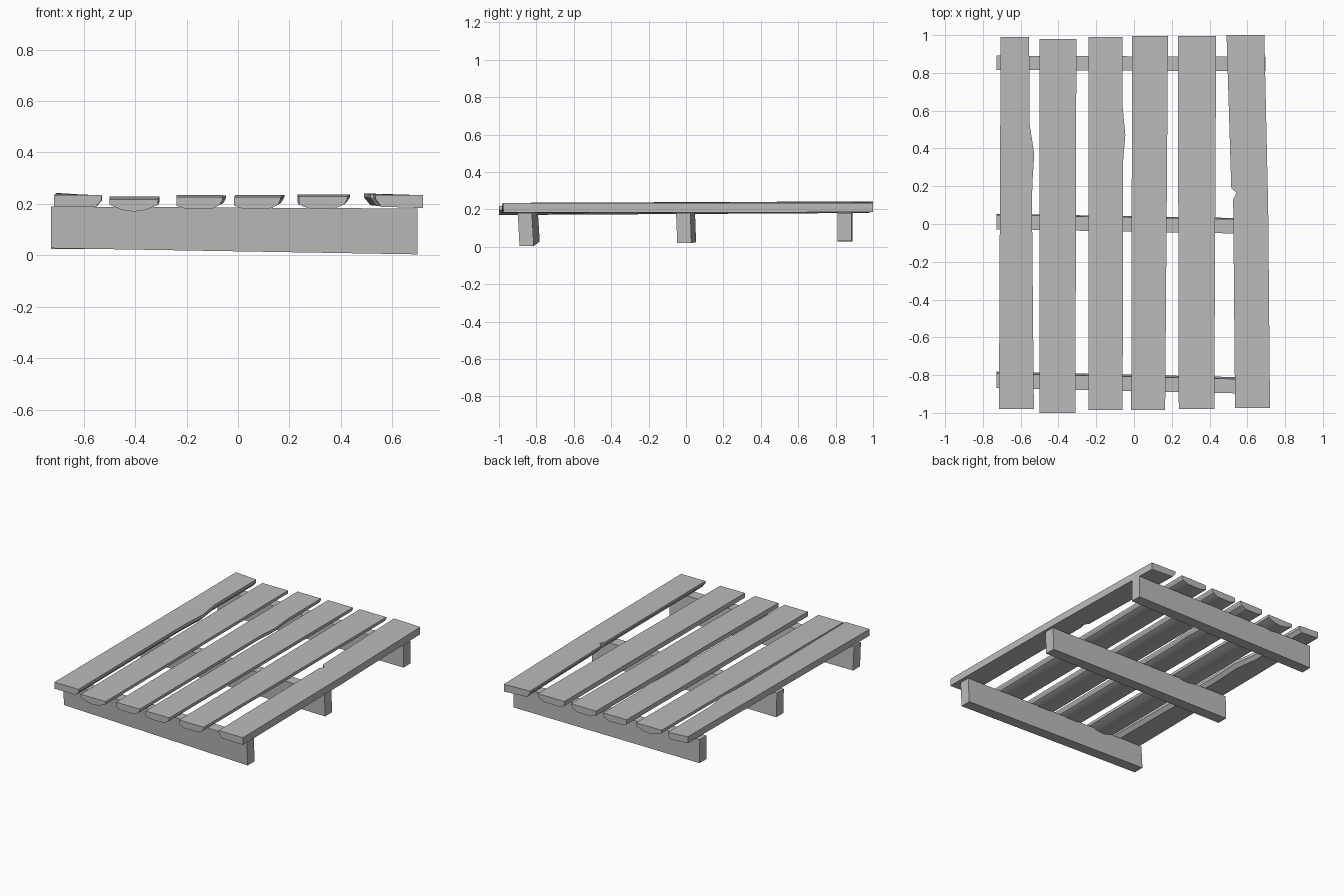
import bpy
import bmesh
import math

# Remove the default cube
cube = bpy.data.objects.get("Cube")
if cube:
    bpy.data.objects.remove(cube, do_unlink=True)

# One plain grey for all the timber
timber = bpy.data.materials.new("grey_timber")
timber.use_nodes = True
GREY = (0.5, 0.5, 0.5, 1)
timber.diffuse_color = GREY
timber.node_tree.nodes["Principled BSDF"].inputs["Base Color"].default_value = GREY


def loft(name, rings):
    """Join matching cross-sections into one closed solid."""
    bm = bmesh.new()
    loops = [[bm.verts.new(point) for point in ring] for ring in rings]
    for a, b in zip(loops, loops[1:]):
        for i in range(len(a)):
            j = (i + 1) % len(a)
            bm.faces.new((a[i], a[j], b[j], b[i]))
    bm.faces.new(loops[0])
    bm.faces.new(loops[-1])
    bmesh.ops.recalc_face_normals(bm, faces=bm.faces)
    mesh = bpy.data.meshes.new(name)
    bm.to_mesh(mesh)
    bm.free()
    mesh.materials.append(timber)
    for polygon in mesh.polygons:
        polygon.use_smooth = True
    mesh.set_sharp_from_angle(angle=math.radians(25))
    obj = bpy.data.objects.new(name, mesh)
    bpy.context.collection.objects.link(obj)
    return obj


# Undersides of the planks: share of the width, depth below the top
SQUARE = [(0, 0.045), (0.88, 0.045), (1, 0.02)]
ROUND = [(0, 0.02), (0.25, 0.04), (0.5, 0.047), (0.75, 0.04), (1, 0.02)]
ROLLED = [(0, 0.032), (0.2, 0.046), (0.75, 0.046), (0.94, 0.03), (1, 0.01)]
WANEY = [(0, 0.015), (0.12, 0.045), (1, 0.05)]


def plank(name, under, front_z, back_z, tilt, outline):
    """Outline rows run front to back: y, right edge, left edge."""
    start, end = outline[0][0], outline[-1][0]
    rings = []
    for y, x0, x1 in outline:
        t = (y - start) / (end - start)
        z = front_z + (back_z - front_z) * t
        section = [(x0, y, z + tilt * t), (x1, y, z - tilt * t)]
        for u, depth in reversed(under):
            section.append((x0 + (x1 - x0) * u, y, z + tilt * t * (1 - 2 * u) - depth))
        rings.append(section)
    return loft(name, rings)


# Deck planks, some with worn edges
plank("plank_right_outer", SQUARE, 0.235, 0.238, 0.005, [
    (-0.98, -0.715, -0.53), (0.1, -0.71, -0.54), (0.22, -0.71, -0.538),
    (0.37, -0.71, -0.528), (0.53, -0.708, -0.553), (0.99, -0.708, -0.555)])
plank("plank_right_middle", ROUND, 0.217, 0.228, 0, [
    (-1, -0.5, -0.31), (0.98, -0.5, -0.305)])
plank("plank_right_inner", ROLLED, 0.226, 0.235, 0, [
    (-0.985, -0.24, -0.06), (0.33, -0.24, -0.058),
    (0.47, -0.24, -0.046), (0.62, -0.24, -0.06), (0.99, -0.24, -0.06)])
plank("plank_left_inner", ROLLED, 0.226, 0.235, 0, [
    (-0.985, -0.015, 0.165), (0.995, -0.01, 0.18)])
plank("plank_left_middle", ROLLED, 0.229, 0.237, 0, [
    (-0.98, 0.237, 0.425), (0.995, 0.232, 0.435)])
plank("plank_left_outer", WANEY, 0.234, 0.238, 0.003, [
    (-0.975, 0.535, 0.72), (0.13, 0.525, 0.71), (0.165, 0.543, 0.709),
    (0.19, 0.515, 0.708), (1, 0.49, 0.69)])


def joist(name, y_right, y_left, bottom_right, bottom_left, lean):
    """Upright board across the deck; its foot leans a little forward or back."""
    rings = []
    for x, y, low, high in ((-0.727, y_right, bottom_right, 0.19),
                            (0.697, y_left, bottom_left, 0.182)):
        h = 0.038
        rings.append([(x, y - h + lean, low), (x, y + h + lean, low),
                      (x, y + h, high), (x, y - h, high)])
    return loft(name, rings)


# Supporting joists
joist("front_joist", -0.83, -0.862, 0.028, 0.004, 0.01)
joist("middle_joist", 0.01, -0.015, 0.025, 0.02, 0.006)
joist("back_joist", 0.853, 0.847, 0.028, 0.03, 0)
